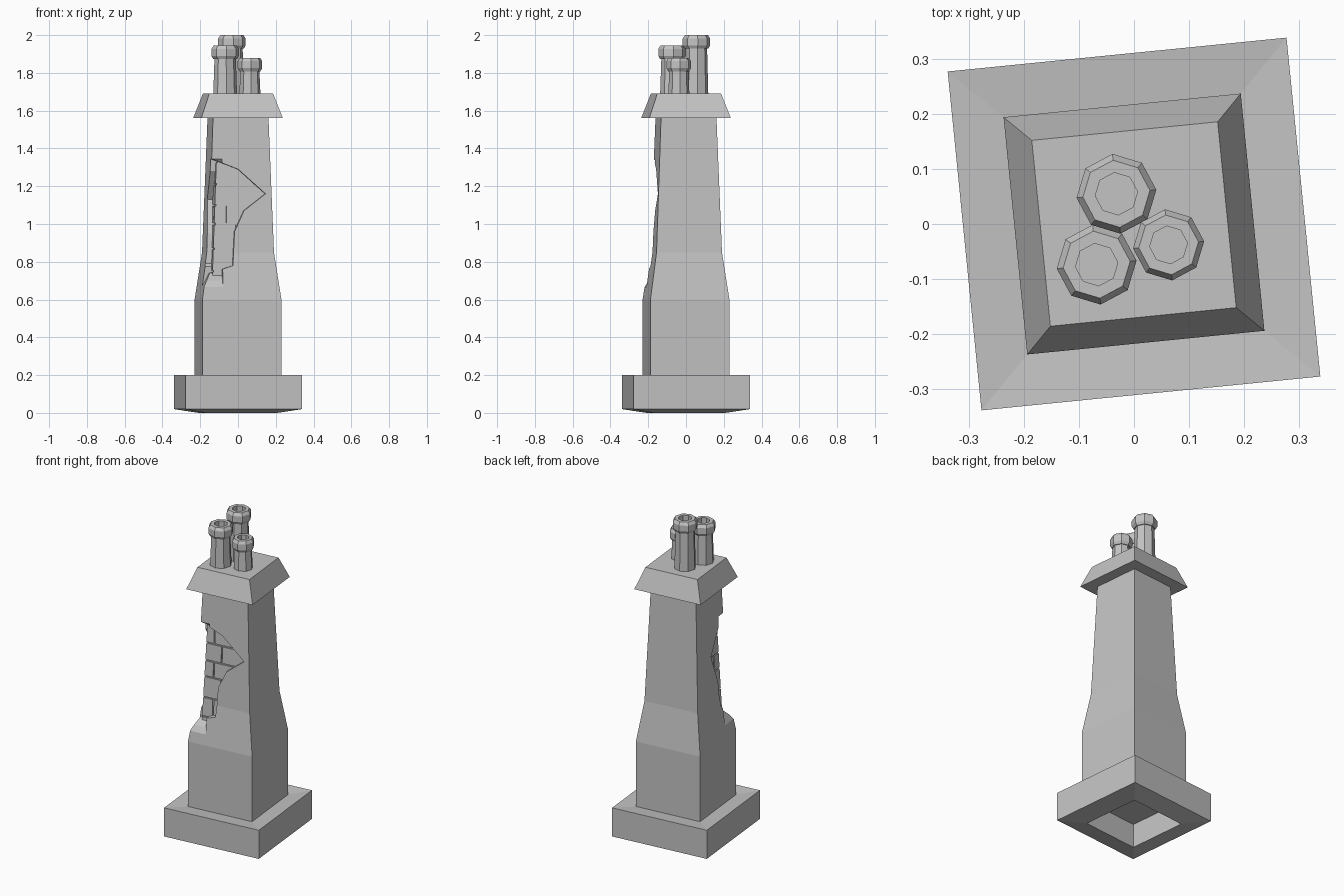
import bpy, bmesh, math
from mathutils import Vector

cube = bpy.data.objects.get("Cube")
if cube:
    bpy.data.objects.remove(cube, do_unlink=True)

TURN = math.radians(5.7)      # the whole stack is turned slightly
GREY = (0.55, 0.55, 0.55, 1)

stone = bpy.data.materials.new("grey stone")
stone.use_nodes = True
stone.diffuse_color = GREY
stone.node_tree.nodes["Principled BSDF"].inputs["Base Color"].default_value = GREY


def finish(name, bm, location=(0, 0, 0)):
    bmesh.ops.recalc_face_normals(bm, faces=bm.faces)
    mesh = bpy.data.meshes.new(name)
    bm.to_mesh(mesh)
    bm.free()
    mesh.materials.append(stone)
    obj = bpy.data.objects.new(name, mesh)
    obj.location = location
    obj.rotation_euler.z = TURN
    bpy.context.collection.objects.link(obj)
    return obj


def stack(name, profile, sides=4, location=(0, 0, 0)):
    """Rings of a profile (radius or half width, height), capped at both ends."""
    bm = bmesh.new()
    phase = math.pi / 4 if sides == 4 else 0
    scale = math.sqrt(2) if sides == 4 else 1
    rings = []
    for r, z in profile:
        angles = [phase + math.tau * i / sides for i in range(sides)]
        rings.append([bm.verts.new((r * scale * math.cos(a), r * scale * math.sin(a), z))
                      for a in angles])
    for low, high in zip(rings, rings[1:]):
        for i in range(sides):
            j = (i + 1) % sides
            bm.faces.new((low[i], low[j], high[j], high[i]))
    bm.faces.new(rings[0])
    bm.faces.new(rings[-1])
    return finish(name, bm, location)


def prism(name, outline, to_point, depth):
    """Extrude a flat outline along a depth vector."""
    bm = bmesh.new()
    face = bm.faces.new([bm.verts.new(to_point(u, z)) for u, z in outline])
    new = bmesh.ops.extrude_face_region(bm, geom=[face])["geom"]
    bmesh.ops.translate(bm, vec=Vector(depth),
                        verts=[v for v in new if isinstance(v, bmesh.types.BMVert)])
    return finish(name, bm)


# Plinth: dished top, hollow underside
stack("plinth", [(0.19, 0.15), (0.19, 0), (0.31, 0.02), (0.31, 0.2), (0.2, 0.19)])

# Plastered shaft and sloping cap
shaft = stack("plaster_shaft", [(0.21, 0.17), (0.21, 0.6), (0.174, 0.85), (0.146, 1.6)])
stack("cap", [(0.217, 1.56), (0.17, 1.69)])

# Broken plaster around the front right corner
front_break = [(-0.3, 1.37), (-0.157, 1.345), (-0.015, 1.29), (0.13, 1.16), (0.015, 1.07),
               (-0.035, 0.96), (-0.045, 0.78), (-0.165, 0.74), (-0.21, 0.65), (-0.3, 0.65)]
side_break = [(-0.3, 1.37), (-0.157, 1.345), (-0.1, 1.28), (0, 1.13), (-0.07, 0.95),
              (-0.085, 0.79), (-0.18, 0.7), (-0.21, 0.65), (-0.3, 0.65)]
cutters = [
    prism("front_cutter", front_break, lambda u, z: (u, -0.3, z), (0, 0.2, 0)),
    prism("side_cutter", side_break, lambda u, z: (-0.3, u, z), (0.2, 0, 0)),
]
bpy.context.view_layer.update()
bpy.context.view_layer.objects.active = shaft
for cutter in cutters:
    cutter.hide_render = True
    mod = shaft.modifiers.new("break", "BOOLEAN")
    mod.operation = "DIFFERENCE"
    mod.solver = "EXACT"
    mod.object = cutter
    bpy.ops.object.modifier_apply(modifier=mod.name)
for cutter in cutters:
    bpy.data.objects.remove(cutter, do_unlink=True)


# Brick core showing through the break
def core_half(z):
    return 0.119 + (1.56 - z) * 0.039


stack("mortar_core", [(core_half(z) - 0.007, z) for z in (0.63, 1.44)])

levels = [0.62, 0.75, 0.87, 1.0, 1.1, 1.21, 1.33, 1.45]
GAP = 0.004
bricks = bmesh.new()
for row, (z0, z1) in enumerate(zip(levels, levels[1:])):
    joint = (-0.03, -0.08)[row % 2]
    for sx in (-1, 1):
        for sy in (-1, 1):
            for v in bmesh.ops.create_cube(bricks, size=2)["verts"]:
                z = z0 + GAP if v.co.z < 0 else z1 - GAP
                h = core_half(z)
                x = sx * h if v.co.x * sx > 0 else joint + sx * GAP
                y = sy * h if v.co.y * sy > 0 else joint + sy * GAP
                v.co = (x, y, z)
finish("brick_courses", bricks)

# Octagonal pots with bevelled collars and hollow mouths
pots = {"back_pot": (-0.032, 0.055, 2.0, 0.073),
        "front_pot": (-0.068, -0.074, 1.945, 0.073),
        "side_pot": (0.063, -0.038, 1.88, 0.065)}
for name, (x, y, top, r) in pots.items():
    stack(name, [(r * 0.87, 1.68), (r * 0.78, top - 0.072), (r * 0.86, top - 0.072),
                 (r, top - 0.055), (r, top - 0.018), (r * 0.84, top),
                 (r * 0.53, top), (r * 0.53, top - 0.05)], 8, (x, y, 0))
